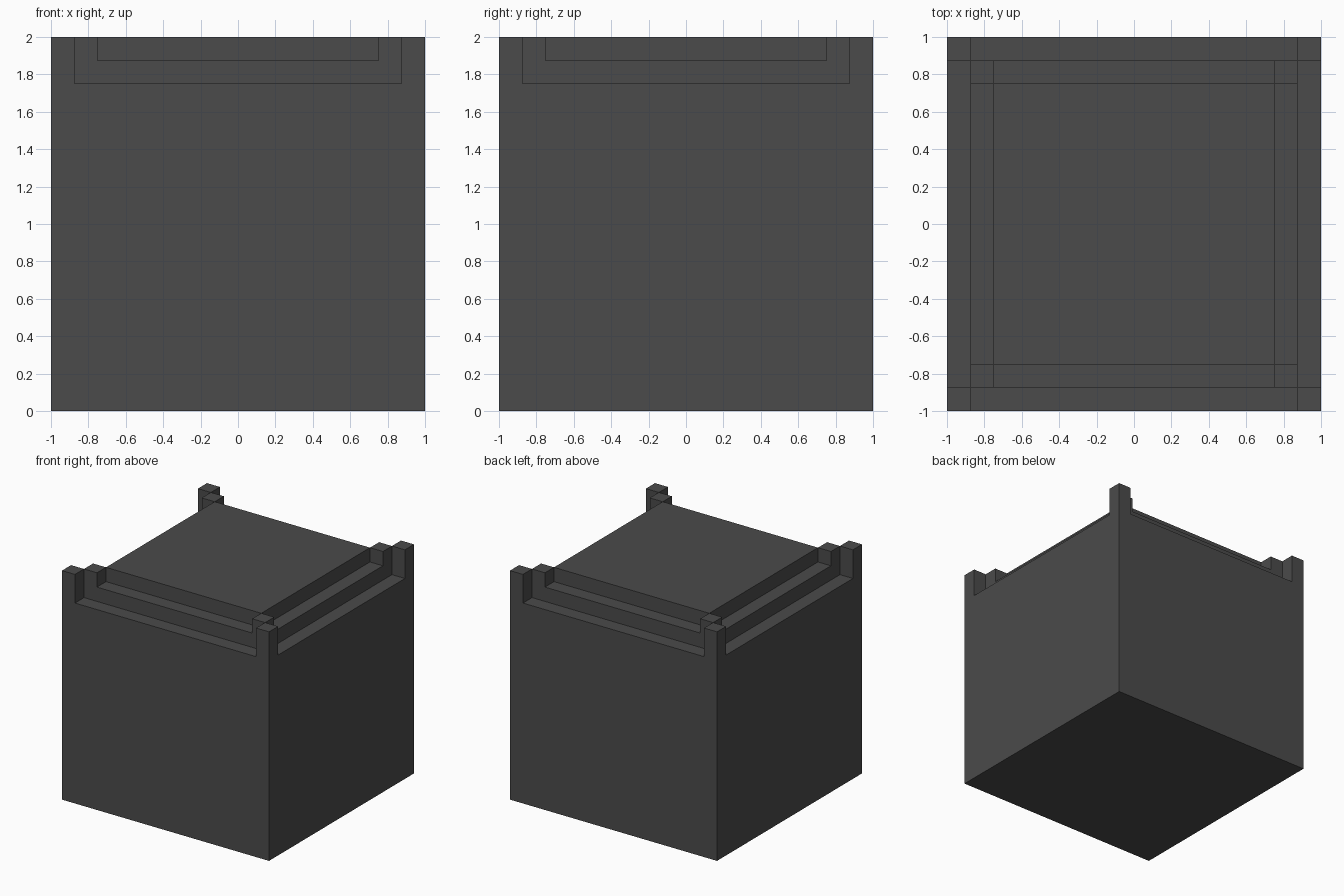
import bpy, bmesh, math
from mathutils import Vector

if "Cube" in bpy.data.objects:
    bpy.data.objects.remove(bpy.data.objects["Cube"])

# Breaks between the posts, ledges and centre, in plan and in height
PLAN = [-1, -0.875, -0.75, 0.75, 0.875, 1]
LEVELS = [0, 1.75, 1.875, 2]


def solid(i, j, k):
    """Is this cell of the stepped block filled?"""
    if not (0 <= i < 5 and 0 <= j < 5 and 0 <= k < 3):
        return False
    a, b = min(i, 4 - i), min(j, 4 - j)
    # Diagonal cells are the full-height centre and corner posts;
    # the others step down towards the rim
    return a == b or k <= min(a, b)


bm = bmesh.new()
AXES = (PLAN, PLAN, LEVELS)


def add_face(cell, axis, side):
    u, v = (axis + 1) % 3, (axis + 2) % 3
    corners = [(0, 0), (1, 0), (1, 1), (0, 1)]
    if side == 0:
        corners.reverse()
    verts = []
    for du, dv in corners:
        p = Vector()
        p[axis] = AXES[axis][cell[axis] + side]
        p[u] = AXES[u][cell[u] + du]
        p[v] = AXES[v][cell[v] + dv]
        verts.append(bm.verts.new(p))
    bm.faces.new(verts)


# Outer skin of all filled cells
for i in range(5):
    for j in range(5):
        for k in range(3):
            if not solid(i, j, k):
                continue
            for axis in range(3):
                for side in (0, 1):
                    n = [i, j, k]
                    n[axis] += 2 * side - 1
                    if not solid(*n):
                        add_face((i, j, k), axis, side)

# Weld and merge flat areas into clean faces
bmesh.ops.remove_doubles(bm, verts=bm.verts, dist=0.0001)
bmesh.ops.dissolve_limit(bm, angle_limit=math.radians(1),
                         verts=bm.verts, edges=bm.edges)

mesh = bpy.data.meshes.new("stepped_block")
bm.to_mesh(mesh)
bm.free()

mat = bpy.data.materials.new("dark_grey")
mat.diffuse_color = (0.07, 0.07, 0.07, 1)
mat.use_nodes = True
mat.node_tree.nodes["Principled BSDF"].inputs["Base Color"].default_value = mat.diffuse_color
mesh.materials.append(mat)

block = bpy.data.objects.new("stepped_block", mesh)
bpy.context.collection.objects.link(block)
